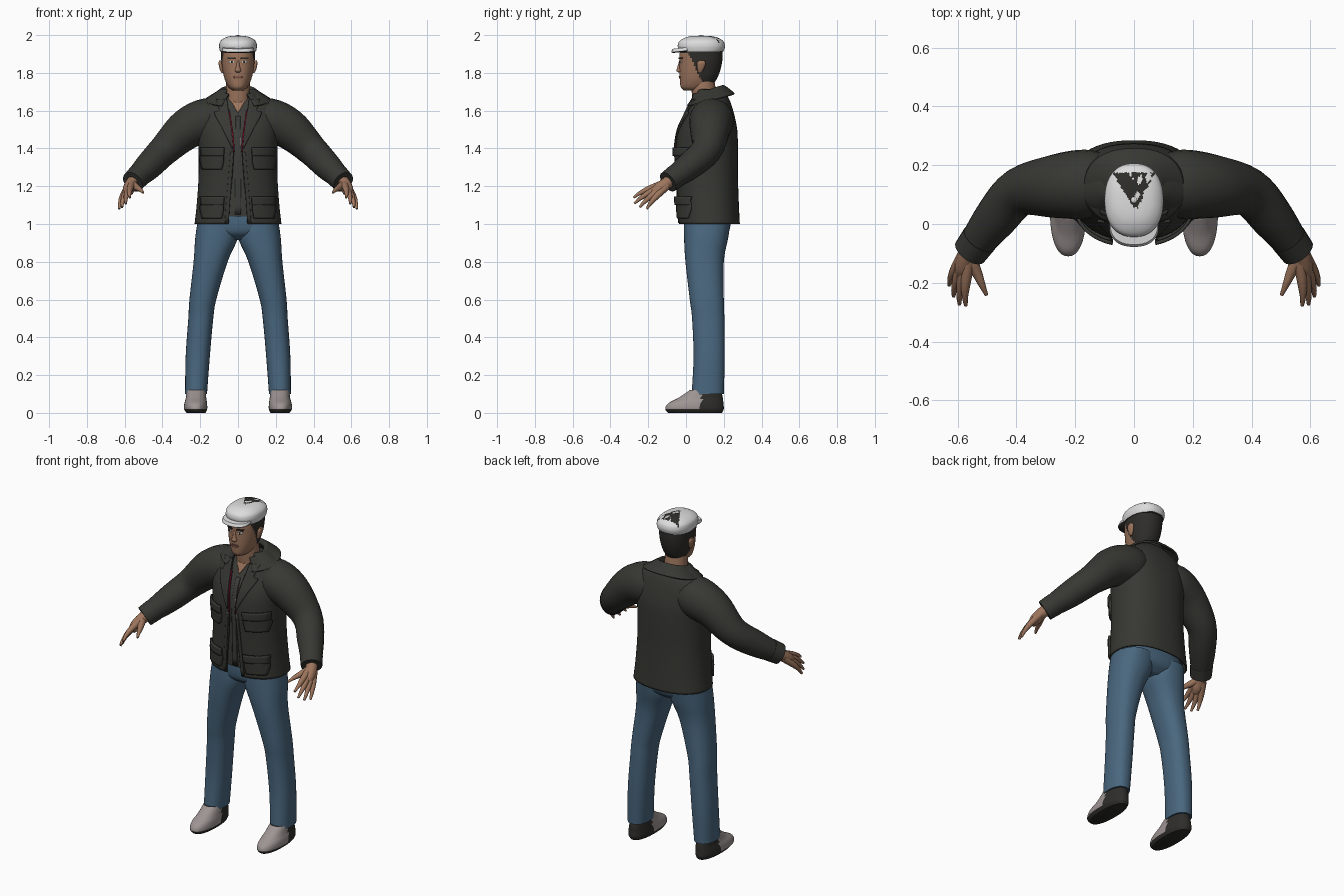
import bpy, bmesh, math
from mathutils import Vector

if "Cube" in bpy.data.objects:
    bpy.data.objects.remove(bpy.data.objects["Cube"], do_unlink=True)


def material(name, rgb):
    m = bpy.data.materials.new(name)
    m.use_nodes = True
    m.diffuse_color = (*rgb, 1)
    bsdf = m.node_tree.nodes["Principled BSDF"]
    bsdf.inputs["Base Color"].default_value = (*rgb, 1)
    bsdf.inputs["Roughness"].default_value = 0.8
    return m


JACKET = material("dark olive cloth", (.038, .039, .033))
SHIRT = material("charcoal cloth", (.047, .047, .042))
JEANS = material("blue denim", (.067, .135, .21))
SKIN = material("skin", (.34, .18, .11))
DARK = material("dark hair and leather", (.027, .026, .023))
WHITE = material("white cloth", (.72, .72, .72))
GREY = material("warm grey leather", (.34, .3, .29))
RED = material("red lining", (.22, .008, .03))
LIPS = material("lip brown", (.2, .085, .06))


def smooth(rows, k=5):
    """Catmull-Rom resampling of a list of equal-length tuples."""
    out = []
    for i in range(len(rows) - 1):
        a, b, c, d = (rows[min(max(j, 0), len(rows) - 1)] for j in range(i - 1, i + 3))
        for s in range(k):
            t = s / k
            out.append([q + .5 * t * (r - p + t * (2 * p - 5 * q + 4 * r - w + t * (3 * (q - r) + w - p)))
                        for p, q, r, w in zip(a, b, c, d)])
    return out + [list(rows[-1])]


def finish(name, grid, mats, closed=True, caps=True, thick=0, rule=None, angle=50):
    """Skin a grid of points and make it an object."""
    bm = bmesh.new()
    vs = [[bm.verts.new(p) for p in row] for row in grid]
    n = len(grid[0])
    for a, b in zip(vs, vs[1:]):
        for j in range(n if closed else n - 1):
            k = (j + 1) % n
            bm.faces.new((a[j], a[k], b[k], b[j]))
    if closed and caps:
        bm.faces.new(vs[0])
        bm.faces.new(vs[-1])
    bmesh.ops.recalc_face_normals(bm, faces=bm.faces[:])
    if rule:
        for f in bm.faces:
            f.material_index = rule(f.calc_center_median(), f.normal)
    me = bpy.data.meshes.new(name)
    bm.to_mesh(me)
    bm.free()
    ob = bpy.data.objects.new(name, me)
    bpy.context.collection.objects.link(ob)
    for m in mats:
        me.materials.append(m)
    bpy.ops.object.select_all(action='DESELECT')
    ob.select_set(True)
    bpy.context.view_layer.objects.active = ob
    bpy.ops.object.shade_smooth_by_angle(angle=math.radians(angle))
    if thick:
        mod = ob.modifiers.new("thickness", 'SOLIDIFY')
        mod.thickness = thick
        mod.offset = 0
    return ob


def loft(name, rings, mats, n=2.3, seg=40, k=5, **kw):
    """Rings: z, centre x, half width, front y, back y, front gap, tilt."""
    rows = smooth([tuple(r) + (0,) * (7 - len(r)) for r in rings], k)
    is_open = any(r[5] > 0 for r in rows)
    grid = []
    for z, cx, hw, yf, yb, gap, tilt in rows:
        t0 = math.asin((max(gap, 0) / hw) ** (n / 2))
        row = []
        for i in range(seg + is_open):
            t = t0 + (2 * math.pi - 2 * t0) * i / seg
            s, c = math.sin(t), math.cos(t)
            y = -math.copysign(abs(c) ** (2 / n), c) * (yb - yf) / 2
            row.append((cx + hw * math.copysign(abs(s) ** (2 / n), s), (yf + yb) / 2 + y, z + tilt * y))
        grid.append(row)
    return finish(name, grid, mats, closed=not is_open, **kw)


def tube(name, pts, mat, seg=16, k=5):
    """Round limb along points x, y, z, radius."""
    rows = smooth(pts, k)
    P = [Vector(r[:3]) for r in rows]
    grid = []
    for i, r in enumerate(rows):
        q = (P[min(i + 1, len(P) - 1)] - P[max(i - 1, 0)]).to_track_quat('Z', 'Y')
        grid.append([P[i] + q @ Vector((r[3] * math.cos(a), r[3] * math.sin(a), 0))
                     for a in (2 * math.pi * j / seg for j in range(seg))])
    return finish(name, grid, [mat])


def panel(name, rings, rows, lift, mat, side=1, thick=.006, n=2.3):
    """Plate following the front of a loft; rows: z, x start, x end."""
    body = smooth([r[:5] for r in rings], 8)
    grid = []
    for z, x0, x1 in smooth(rows, 4):
        a, b = next((p for p in zip(body, body[1:]) if p[0][0] <= z <= p[1][0]), body[-2:])
        f = (z - a[0]) / (b[0] - a[0])
        _, _, hw, yf, yb = (u + (v - u) * f for u, v in zip(a, b))
        row = []
        for i in range(9):
            x = x0 + (x1 - x0) * i / 8
            bend = (1 - min(abs(x) / hw, 1) ** n) ** (1 / n)
            row.append((side * x, (yf + yb) / 2 - (yb - yf) / 2 * bend - lift, z))
        grid.append(row)
    return finish(name, grid, [mat], closed=False, thick=thick, angle=40)


# Jacket and shirt
coat = [(1.0, 0, .225, -.035, .28, .05), (1.1, 0, .214, -.04, .275, .045), (1.25, 0, .204, -.045, .27, .03),
        (1.4, 0, .205, -.05, .27, .022), (1.5, 0, .21, -.035, .266, .033), (1.58, 0, .205, 0, .25, .047),
        (1.64, 0, .185, .028, .232, .057), (1.68, 0, .135, .05, .212, .06), (1.71, 0, .09, .06, .19, .06)]
loft("jacket_body", coat, [JACKET], seg=56, thick=.01)
shirt = [(z, 0, hw - .015, yf + .014, yb - .015) for z, _, hw, yf, yb, _ in coat[:-1]]
shirt[0] = (1.04,) + shirt[0][1:]
loft("shirt", shirt, [SHIRT])
panel("open_neck_skin", shirt, [(1.59, -.002, .002), (1.63, -.025, .025), (1.68, -.05, .05)], .004, SKIN)
panel("shirt_placket", shirt, [(1.05, -.016, .016), (1.3, -.014, .014), (1.57, -.012, .012)], .003, SHIRT)
panel("zip_pull", shirt, [(1.41, .011, .015), (1.46, .011, .015)], .009, GREY)
loft("jacket_collar", [(1.655, 0, .168, -.004, .255, .085, .25), (1.685, 0, .118, .02, .222, .065, .3),
                       (1.706, 0, .088, .03, .196, .05, .3), (1.69, 0, .078, .045, .186, .05, .3)],
     [JACKET], seg=36, thick=.01)

# Trousers seat
loft("trouser_seat", [(.915, 0, .08, .05, .18), (.95, 0, .185, .002, .222), (1.0, 0, .213, -.012, .236),
                      (1.07, 0, .2, -.012, .236)], [JEANS])

for s, side in ((1, "left_"), (-1, "right_")):
    # Lapels, lining and pockets
    panel(side + "lapel", coat, [(1.4, .024, .03), (1.5, .034, .08), (1.585, .047, .125), (1.6, .05, .1),
                                 (1.66, .058, .115)], .011, JACKET, s, .008)
    panel(side + "red_lining", coat, [(1.38, .017, .023), (1.48, .025, .032), (1.6, .043, .051)], .004, RED, s)
    panel(side + "front_hem", coat, [(1.005, .05, .07), (1.2, .036, .055), (1.38, .023, .04)], .006, JACKET, s)
    for label, z in (("chest_", 1.29), ("hip_", 1.03)):
        panel(side + label + "pocket", coat, [(z, .085, .185), (z + .05, .075, .195), (z + .1, .08, .19)],
              .01, JACKET, s, .02)
        panel(side + label + "pocket_flap", coat, [(z + .07, .075, .195), (z + .115, .072, .198)],
              .022, JACKET, s, .012)
    # Sleeve and cuff
    tube(side + "sleeve", [(s * .08, .135, 1.55, .095), (s * .16, .135, 1.548, .118), (s * .27, .128, 1.503, .108),
                           (s * .39, .108, 1.392, .083), (s * .475, .015, 1.305, .073),
                           (s * .553, -.088, 1.228, .054)], JACKET, 24)
    tube(side + "cuff", [(s * .525, -.05, 1.256, .063), (s * .558, -.095, 1.223, .059)], JACKET, 24, 1)
    # Hand
    tube(side + "wrist", [(s * .54, -.07, 1.24, .034), (s * .567, -.11, 1.21, .032),
                          (s * .58, -.15, 1.18, .031), (s * .588, -.175, 1.16, .02)], SKIN)
    tips = (("index", .572, -.278, 1.14), ("middle", .594, -.274, 1.108),
            ("ring", .614, -.246, 1.088), ("little", .629, -.208, 1.08))
    for i, (label, x, y, z) in enumerate(tips):
        wx, wy, wz = .56 + .006 * i, -.115 + .004 * i, 1.215 - .005 * i
        mid = [wx + (x - wx) * .5 + .006, wy + (y - wy) * .5, wz + (z - wz) * .5 + .008]
        far = [mid[0] + (x - mid[0]) * .6 + .003, mid[1] + (y - mid[1]) * .6, mid[2] + (z - mid[2]) * .6 + .004]
        tube(side + label + "_finger", [(s * wx, wy, wz, .022), (s * mid[0], mid[1], mid[2], .017),
                                        (s * far[0], far[1], far[2], .011), (s * x, y, z, .006)], SKIN, 10, 4)
    tube(side + "thumb", [(s * .56, -.115, 1.21, .024), (s * .535, -.165, 1.193, .018),
                          (s * .518, -.205, 1.182, .012), (s * .502, -.242, 1.166, .006)], SKIN, 10, 4)
    # Leg
    loft(side + "trouser_leg", [(.1, s * .222, .058, .03, .2), (.3, s * .213, .064, .04, .205),
                                (.5, s * .197, .066, .032, .203), (.6, s * .186, .071, .02, .2),
                                (.8, s * .145, .09, -.003, .2), (.92, s * .115, .112, -.01, .222),
                                (1.0, s * .108, .108, -.01, .235)], [JEANS])
    # Shoe with dark heel and sole
    loft(side + "shoe", [(0, s * .222, .05, -.095, .19), (.02, s * .224, .061, -.11, .2),
                         (.05, s * .224, .06, -.095, .198), (.08, s * .222, .054, -.04, .195),
                         (.12, s * .222, .05, .02, .185)], [GREY, DARK], seg=48,
         rule=lambda c, nrm: int(c.y > .08 or c.z < .018))

# Neck and head; the hair is chosen by a slanting hairline
tube("neck", [(0, .12, 1.56, .07), (0, .1, 1.66, .066), (0, .088, 1.76, .062)], SKIN, 24)
head = [(1.708, 0, .03, -.012, .1), (1.725, 0, .05, -.028, .13), (1.76, 0, .068, -.032, .158),
        (1.8, 0, .079, -.034, .177), (1.85, 0, .087, -.034, .19), (1.9, 0, .09, -.034, .194),
        (1.94, 0, .088, -.022, .188), (1.97, 0, .06, .01, .15)]
loft("head", head, [SKIN, DARK], n=2.2, seg=64, k=7,
     rule=lambda c, nrm: int(c.z > 1.905 or (c.z > 1.725 and c.y > .015 + (1.9 - c.z) * .48)))
loft("nose", [(1.803, 0, .012, -.042, -.01), (1.812, 0, .017, -.051, -.01), (1.83, 0, .011, -.046, -.01),
              (1.865, 0, .007, -.036, -.01)], [SKIN], seg=16)
panel("mouth", head, [(1.77, -.012, .012), (1.776, -.026, .026), (1.783, -.016, .016)], .002, LIPS, n=2.2)
for s, side in ((1, "left_"), (-1, "right_")):
    panel(side + "eyebrow", head, [(1.873, .014, .05), (1.882, .016, .056)], .003, DARK, s, n=2.2)
    panel(side + "eye", head, [(1.853, .024, .042), (1.858, .02, .048), (1.863, .025, .044)], .001, WHITE, s, .004, 2.2)
    panel(side + "iris", head, [(1.853, .03, .037), (1.863, .03, .037)], .002, DARK, s, .005, 2.2)
    loft(side + "ear", [(1.8, s * .082, .006, .066, .08), (1.82, s * .087, .01, .06, .094),
                        (1.85, s * .093, .01, .058, .104), (1.866, s * .093, .006, .07, .096)], [SKIN], seg=16)


# Flat cap with a worn dark patch on the crown
def worn(c, nrm):
    if nrm.z < -.5:
        return 1
    inside = c.z > 1.955 and .055 < c.y < .175 and abs(c.x) < .064 * (c.y - .03) / .13
    return int(inside and math.sin(95 * c.x + 40 * c.y) * math.cos(80 * c.y - 130 * abs(c.x)) > -.3)


loft("cap_crown", [(1.912, 0, .094, -.035, .196), (1.925, 0, .098, -.04, .203), (1.945, 0, .1, -.044, .206),
                   (1.967, 0, .094, -.036, .198), (1.985, 0, .072, -.008, .172), (1.994, 0, .042, .025, .135),
                   (1.997, 0, .006, .076, .088)], [WHITE, DARK], seg=72, k=7, rule=worn)
loft("cap_brim", [(1.912, 0, .078, -.07, .06, 0, .1), (1.92, 0, .084, -.078, .06, 0, .12),
                  (1.934, 0, .08, -.07, .06, 0, .1)], [WHITE, DARK], rule=lambda c, nrm: int(nrm.z < -.5))
loft("cap_button", [(1.99, 0, .012, .07, .094), (1.997, 0, .01, .072, .092), (2.0, 0, .004, .078, .086)],
     [WHITE], seg=16)
